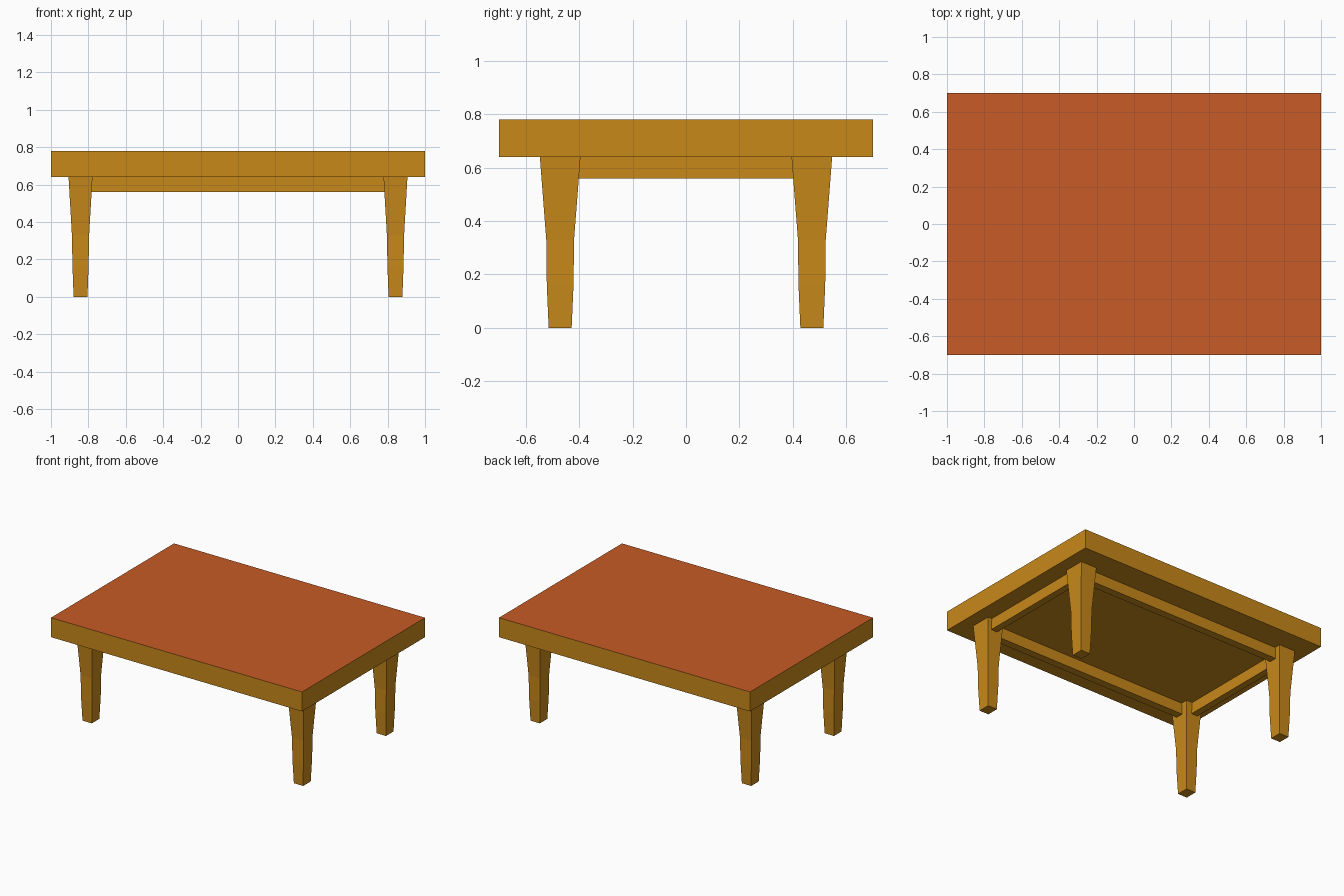
import bpy, bmesh

if "Cube" in bpy.data.objects:
    bpy.data.objects.remove(bpy.data.objects["Cube"])


def material(name, color):
    m = bpy.data.materials.new(name)
    m.diffuse_color = color
    m.use_nodes = True
    m.node_tree.nodes["Principled BSDF"].inputs["Base Color"].default_value = m.diffuse_color
    return m


wood = material("wood", (0.58, 0.25, 0.01, 1))
red = material("red_top", (0.58, 0.105, 0.02, 1))


def loft(name, cx, cy, sections):
    """Rectangular solid through (z, half_x, half_y) sections, bottom to top."""
    bm = bmesh.new()
    rings = [[bm.verts.new((cx + sx * hx, cy + sy * hy, z))
              for sx, sy in ((-1, -1), (1, -1), (1, 1), (-1, 1))]
             for z, hx, hy in sections]
    bm.faces.new(rings[0][::-1])
    for a, b in zip(rings, rings[1:]):
        for i in range(4):
            j = (i + 1) % 4
            bm.faces.new((a[i], a[j], b[j], b[i]))
    bm.faces.new(rings[-1])
    me = bpy.data.meshes.new(name)
    bm.to_mesh(me)
    bm.free()
    me.materials.append(wood)
    ob = bpy.data.objects.new(name, me)
    bpy.context.collection.objects.link(ob)
    return ob


# Table top slab with a red upper surface
top = loft("table_top", 0, 0, [(0.64, 1, 0.7), (0.78, 1, 0.7)])
top.data.materials.append(red)
for p in top.data.polygons:
    if p.normal.z > 0.5:
        p.material_index = 1

# Four tapered legs
LEG = [(0, 0.037, 0.043), (0.16, 0.043, 0.05),
       (0.33, 0.046, 0.052), (0.64, 0.064, 0.076)]
for sy, fb in ((-1, "front"), (1, "back")):
    for sx, lr in ((-1, "left"), (1, "right")):
        loft(f"{fb}_{lr}_leg", sx * 0.842, sy * 0.471, LEG)

# Apron rails between the legs
for s, fb, lr in ((-1, "front", "left"), (1, "back", "right")):
    loft(f"{fb}_rail", 0, s * 0.473, [(0.56, 0.79, 0.028), (0.64, 0.79, 0.028)])
    loft(f"{lr}_rail", s * 0.85, 0, [(0.56, 0.025, 0.41), (0.64, 0.025, 0.41)])
